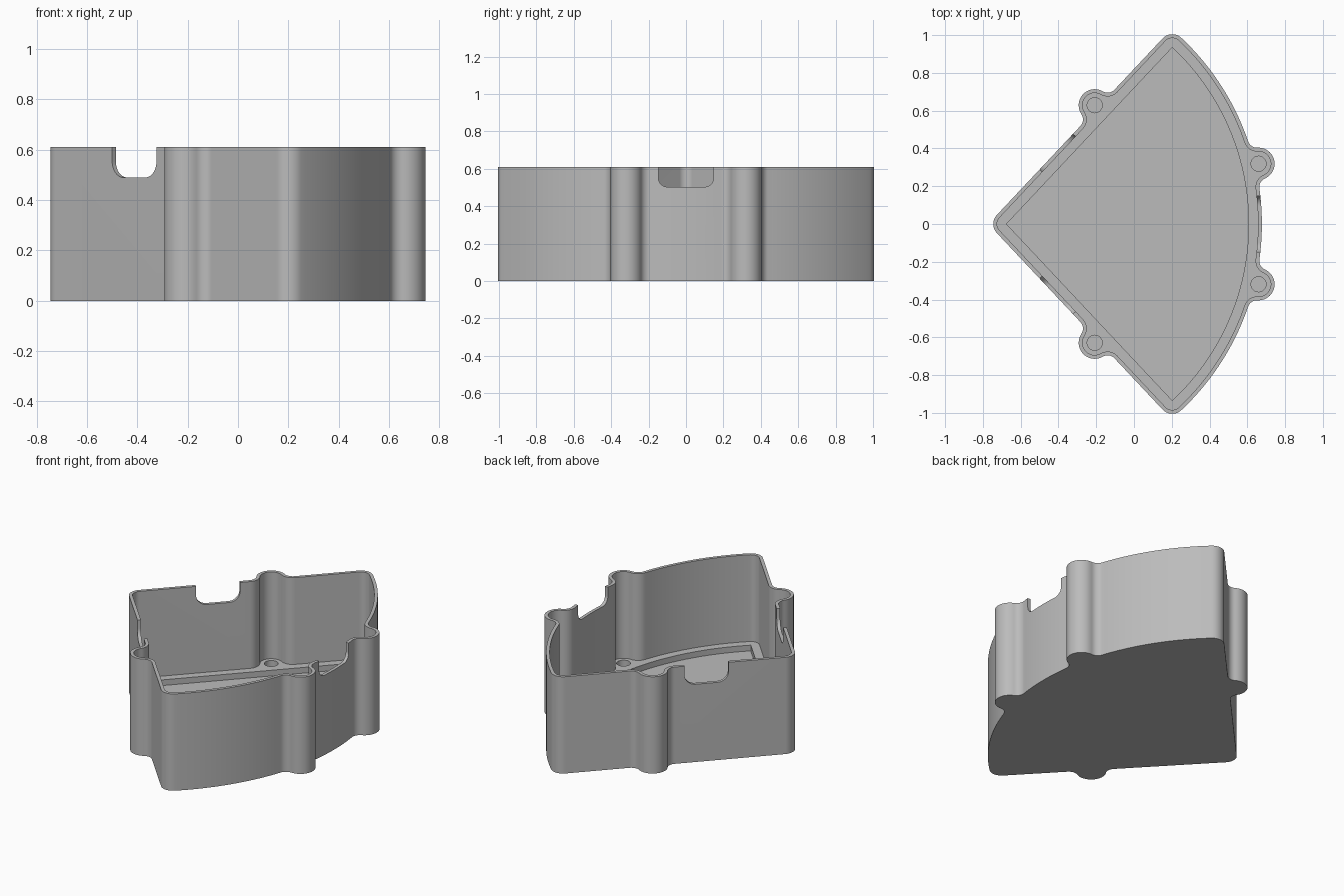
import bpy, bmesh, math
from mathutils import Vector, Matrix

if "Cube" in bpy.data.objects:
    bpy.data.objects.remove(bpy.data.objects["Cube"], do_unlink=True)

# Main sizes
HEIGHT, LEDGE, RECESS = 0.61, 0.063, 0.027
MARGIN, WALL = 0.07, 0.02            # wall offset from the sector, wall thickness
APEX, RADIUS, HALF = Vector((-0.675, 0)), 1.282, math.radians(46.8)
BOSS_R, FILLET, BOSS_OUT, HOLE_R = 0.085, 0.05, 0.09, 0.04


def polar(a):
    return Vector((math.cos(a), math.sin(a)))


def arc(center, radius, start, end, n):
    """Points along the shorter arc between two directions."""
    a, b = math.atan2(start.y, start.x), math.atan2(end.y, end.x)
    sweep = (b - a + math.pi) % math.tau - math.pi
    return [center + polar(a + sweep * i / n) * radius for i in range(n + 1)]


# Construction centres, upper half
along, normal = polar(HALF), polar(HALF + math.pi / 2)
corner = APEX + along * RADIUS
rim_angle = math.atan2(0.318, 1.33)
rim_boss = APEX + polar(rim_angle) * (RADIUS + BOSS_OUT)
side_boss = APEX + along * 0.778 + normal * BOSS_OUT
reach = BOSS_R + FILLET
d1, d2 = RADIUS + BOSS_OUT, RADIUS + MARGIN + FILLET
delta = math.acos((d1 * d1 + d2 * d2 - reach * reach) / (2 * d1 * d2))
rise = MARGIN + FILLET - BOSS_OUT
run = math.sqrt(reach * reach - rise * rise)


def boss_path(boss, f1, f2, in1, in2, inset):
    """Fillet, round boss, fillet."""
    r, f = BOSS_R - inset, FILLET + inset
    return (arc(f1, f, in1, boss - f1, 10) + arc(boss, r, f1 - boss, f2 - boss, 20)
            + arc(f2, f, boss - f2, in2, 10))


def outline(inset):
    """Closed wall outline: rounded sector with four bosses."""
    d = MARGIN - inset
    big = RADIUS + d
    lo, hi = polar(rim_angle - delta), polar(rim_angle + delta)
    pts = arc(APEX, big, polar(0), lo, 12)
    pts += boss_path(rim_boss, APEX + lo * d2, APEX + hi * d2, -lo, -hi, inset)
    pts += arc(APEX, big, hi, along, 24)
    pts += arc(corner, d, along, normal, 12)
    far = side_boss + along * run + normal * rise
    near = side_boss - along * run + normal * rise
    pts += boss_path(side_boss, far, near, -normal, -normal, inset)
    pts += arc(APEX, d, normal, Vector((-1, 1e-6)), 8)
    return mirrored(pts)


def mirrored(pts):
    pts = pts + [Vector((p.x, -p.y)) for p in reversed(pts)]
    clean = []
    for p in pts:
        if not clean or (p - clean[-1]).length > 1e-4:
            clean.append(p)
    if (clean[0] - clean[-1]).length < 1e-4:
        clean.pop()
    return clean


def prism(name, pts, z0, z1, matrix=None):
    bm = bmesh.new()
    base = bm.faces.new([bm.verts.new((p.x, p.y, z0)) for p in pts])
    top = bmesh.ops.extrude_face_region(bm, geom=[base])["geom"]
    bmesh.ops.translate(bm, vec=(0, 0, z1 - z0),
                        verts=[v for v in top if isinstance(v, bmesh.types.BMVert)])
    if matrix:
        bm.transform(matrix)
    bmesh.ops.recalc_face_normals(bm, faces=bm.faces)
    mesh = bpy.data.meshes.new(name)
    bm.to_mesh(mesh)
    bm.free()
    obj = bpy.data.objects.new(name, mesh)
    bpy.context.collection.objects.link(obj)
    return obj


def notch(name, origin, outward, half_width, bottom, r):
    """U-shaped cutter across a wall, open at the top."""
    pts = [Vector((-half_width, 0.8))]
    pts += arc(Vector((r - half_width, bottom + r)), r, Vector((-1, 0)), Vector((0, -1)), 10)
    pts += arc(Vector((half_width - r, bottom + r)), r, Vector((0, -1)), Vector((1, 0)), 10)
    pts.append(Vector((half_width, 0.8)))
    m = Matrix(((-outward.y, 0, outward.x, origin.x),
                (outward.x, 0, outward.y, origin.y),
                (0, 1, 0, 0), (0, 0, 0, 1)))
    return prism(name, pts, -0.06, 0.06, m)


# Tray body and its cutters
body = prism("tray_body", outline(0), 0, HEIGHT)
sector = [APEX] + [APEX + polar(HALF * (i / 24 - 1)) * RADIUS for i in range(49)]
cutters = [prism("cavity_cutter", outline(WALL), LEDGE, 1),
           prism("recess_cutter", sector, RECESS, 0.3)]
for side in (1, -1):
    flip = Vector((1, side))
    for boss in (rim_boss, side_boss):
        ring = [boss * flip + polar(math.tau * i / 32) * HOLE_R for i in range(32)]
        cutters.append(prism("screw_hole_cutter", ring, RECESS - 0.007, 0.2))
    out = normal * flip
    spot = (APEX + along * 0.459) * flip + out * (MARGIN - WALL / 2)
    cutters.append(notch("side_notch_cutter", spot, out, 0.129, 0.49, 0.065))
rim_spot = APEX + Vector((RADIUS + MARGIN - WALL / 2, 0))
cutters.append(notch("rim_notch_cutter", rim_spot, Vector((1, 0)), 0.148, 0.503, 0.05))

for cutter in cutters:
    mod = body.modifiers.new(cutter.name, "BOOLEAN")
    mod.operation, mod.solver, mod.object = "DIFFERENCE", "EXACT", cutter

# Bake the cuts and drop the cutters
graph = bpy.context.evaluated_depsgraph_get()
mesh = bpy.data.meshes.new_from_object(body.evaluated_get(graph))
body.modifiers.clear()
body.data = mesh
for cutter in cutters:
    bpy.data.objects.remove(cutter, do_unlink=True)

# Single grey plastic
grey = bpy.data.materials.new("grey_plastic")
grey.use_nodes = True
color = (0.5, 0.5, 0.5, 1)
grey.diffuse_color = color
grey.node_tree.nodes["Principled BSDF"].inputs["Base Color"].default_value = color
mesh.materials.clear()
mesh.materials.append(grey)

bpy.ops.object.select_all(action="DESELECT")
body.select_set(True)
bpy.context.view_layer.objects.active = body
bpy.ops.object.shade_smooth_by_angle(angle=math.radians(30))
